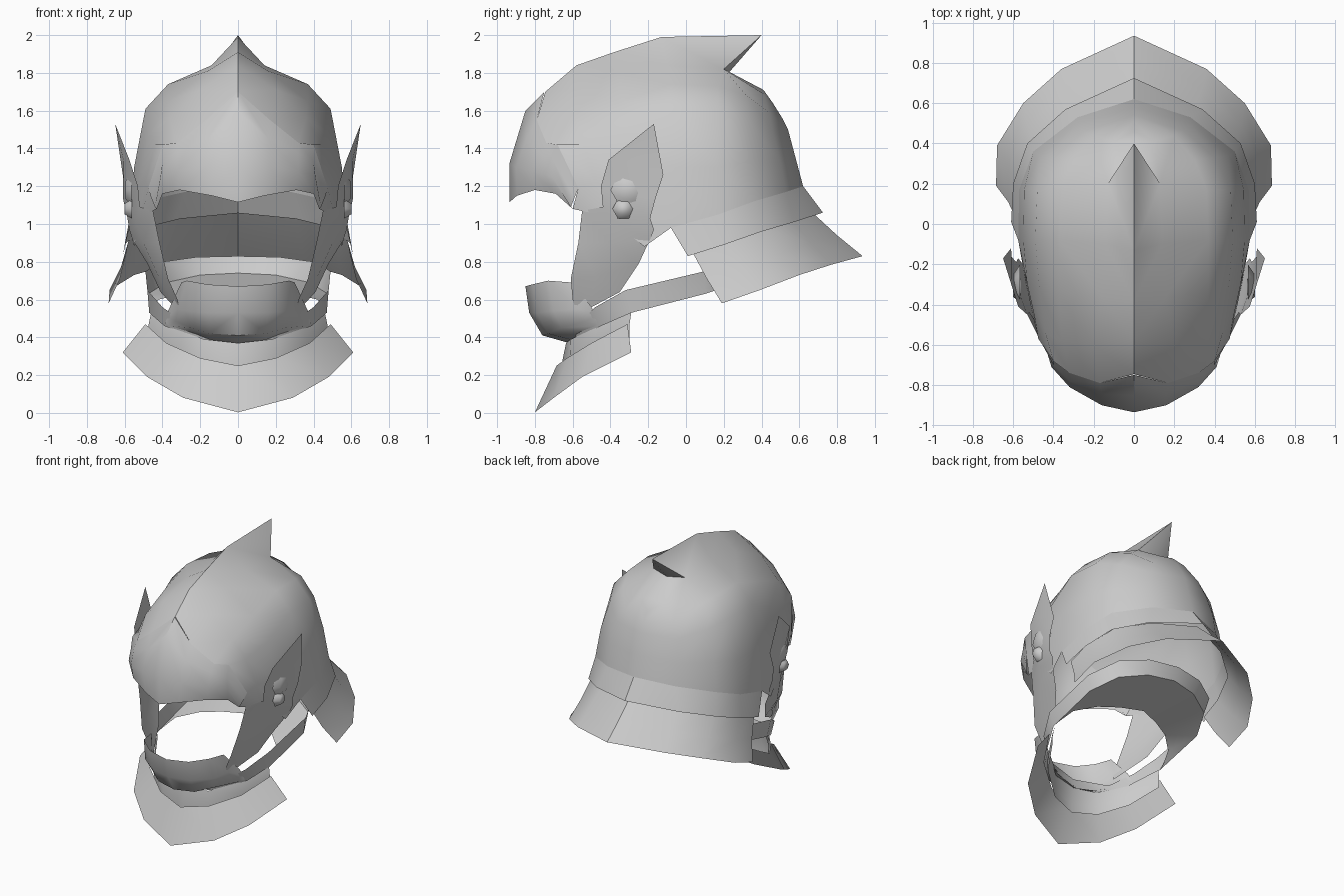
import bpy, bmesh, math
from mathutils import Vector

steel = bpy.data.materials.new("light_steel")
steel.diffuse_color = (0.6, 0.6, 0.6, 1)


def finish(name, bm, ref, angle):
    """Turn faces away from ref, mirror across x and smooth."""
    bmesh.ops.remove_doubles(bm, verts=bm.verts, dist=0.0005)
    bm.normal_update()
    ref = Vector(ref)
    if sum(f.normal.dot(f.calc_center_median() - ref) * f.calc_area() for f in bm.faces) < 0:
        bmesh.ops.reverse_faces(bm, faces=bm.faces)
    me = bpy.data.meshes.new(name)
    bm.to_mesh(me)
    bm.free()
    me.materials.append(steel)
    ob = bpy.data.objects.new(name, me)
    bpy.context.collection.objects.link(ob)
    bpy.ops.object.select_all(action='DESELECT')
    ob.select_set(True)
    bpy.context.view_layer.objects.active = ob
    mod = ob.modifiers.new("mirror", 'MIRROR')
    mod.merge_threshold = 0.001
    bpy.ops.object.modifier_apply(modifier=mod.name)
    bpy.ops.object.shade_smooth_by_angle(angle=math.radians(angle))
    return ob


def sheet(name, rows, ref=(0, -0.1, 1.1), angle=35):
    """Skin a half sheet through equally long rows of points."""
    bm = bmesh.new()
    g = [[bm.verts.new(p) for p in r] for r in rows]
    for a, b in zip(g, g[1:]):
        for i in range(len(a) - 1):
            bm.faces.new((a[i], a[i + 1], b[i + 1], b[i]))
    return finish(name, bm, ref, angle)


# skull with the backward spike, ribs from the ridge to the rim
rim = [(.575, -.08, .98), (.57, .17, 1.05), (.5, .36, 1.12), (.28, .53, 1.17), (0, .62, 1.2)]
notch = (.13, .2, 1.82)
sheet("skull", [
    [(0, -.745, 1.7), (.17, -.79, 1.55), (.32, -.74, 1.43), (.4, -.68, 1.42), (.475, -.57, 1.19), (.43, -.6, 1.08)],
    [(0, -.58, 1.84), (.2, -.6, 1.71), (.36, -.58, 1.56), (.44, -.54, 1.42), (.49, -.48, 1.22), (.51, -.42, 1.04)],
    [(0, -.38, 1.91), (.16, -.36, 1.81), (.37, -.34, 1.65), (.47, -.32, 1.48), (.53, -.3, 1.2), (.55, -.22, .88)],
    [(0, -.13, 1.99), (.14, -.1, 1.84), (.37, -.08, 1.74), (.49, -.08, 1.61), (.55, -.08, 1.3), rim[0]],
    [(0, .4, 2.0), notch, (.36, .17, 1.73), (.48, .17, 1.6), (.545, .17, 1.3), rim[1]],
    [(0, .23, 1.805), notch, (.3, .32, 1.68), (.4, .33, 1.55), (.47, .34, 1.33), rim[2]],
    [(0, .41, 1.71), (.1, .41, 1.69), (.2, .44, 1.59), (.25, .46, 1.49), (.28, .5, 1.33), rim[3]],
    [(0, .41, 1.71), (0, .46, 1.64), (0, .51, 1.56), (0, .54, 1.5), (0, .58, 1.35), rim[4]],
], angle=42)

# brow plate, ribs from the centre to the temple
sheet("brow_plate", [
    [(0, -.75, 1.7), (0, -.85, 1.6), (0, -.935, 1.32), (0, -.935, 1.115)],
    [(.17, -.79, 1.55), (.16, -.845, 1.45), (.16, -.9, 1.3), (.14, -.895, 1.15)],
    [(.32, -.74, 1.43), (.32, -.78, 1.38), (.32, -.81, 1.28), (.31, -.8, 1.18)],
    [(.4, -.68, 1.42), (.4, -.7, 1.33), (.41, -.71, 1.25), (.4, -.69, 1.16)],
    [(.475, -.57, 1.19), (.46, -.59, 1.14), (.44, -.61, 1.09), (.43, -.6, 1.08)],
])

# flared rim band and neck guard
sheet("rim_band", [rim, [(.61, .01, .83), (.6, .2, .89), (.53, .4, .96), (.34, .57, 1.01), (0, .725, 1.06)]])
sheet("neck_guard", [
    [(.59, .035, .85), (.58, .19, .91), (.505, .39, .98), (.305, .55, 1.03), (0, .67, 1.06)],
    [(.625, .11, .71), (.62, .29, .77), (.53, .49, .84), (.335, .66, .9), (0, .8, .94)],
    [(.685, .19, .58), (.68, .39, .65), (.55, .6, .73), (.36, .77, .785), (0, .935, .83)],
])

# cheek plates rising into pointed wings
tip, toe = (.65, -.17, 1.53), (.3, -.575, .52)
sheet("cheek_plates", [
    [tip, tip, tip],
    [(.575, -.41, 1.34), (.605, -.28, 1.33), (.61, -.12, 1.26)],
    [(.53, -.45, 1.2), (.585, -.3, 1.15), (.61, -.16, 1.14)],
    [(.52, -.44, 1.09), (.565, -.33, 1.06), (.585, -.19, 1.03)],
    [(.45, -.55, 1.07), (.54, -.36, 1.0), (.575, -.17, .97)],
    [(.415, -.57, .9), (.5, -.4, .9), (.56, -.19, .92)],
    [(.37, -.61, .71), (.42, -.48, .72), (.48, -.25, .79)],
    [(.32, -.6, .6), (.35, -.5, .6), (.41, -.35, .64)],
    [toe, toe, toe],
], ref=(0, -.3, 1), angle=40)


def boss(name, y, z, r, x0, x1):
    """Six-sided domed stud on the cheek plate."""
    bm = bmesh.new()
    rings = []
    for x, s in ((x0, 1), (x1, .55)):
        rings.append([bm.verts.new((x, y + r * s * math.cos(i * math.pi / 3), z + r * s * math.sin(i * math.pi / 3)))
                      for i in range(6)])
    for i in range(6):
        j = (i + 1) % 6
        bm.faces.new((rings[0][i], rings[0][j], rings[1][j], rings[1][i]))
    bm.faces.new(rings[1])
    finish(name, bm, (x0 - .05, y, z), 60)


boss("upper_stud", -.3, 1.18, .10, .565, .595)
boss("lower_stud", -.33, 1.08, .06, .56, .60)

# chin cup, reaching back along the jaw to the collar
sheet("chin_cup", [
    [(0, -.85, .67), (.16, -.815, .68), (.27, -.73, .7), (.3, -.6, .69), (.36, -.5, .56)],
    [(0, -.83, .53), (.16, -.79, .53), (.28, -.7, .54), (.32, -.57, .55), (.37, -.49, .54)],
    [(0, -.76, .41), (.15, -.73, .42), (.25, -.66, .45), (.33, -.53, .485), (.375, -.48, .51)],
    [(0, -.62, .37), (.14, -.6, .385), (.26, -.56, .43), (.36, -.48, .46), (.385, -.47, .475)],
], ref=(0, -.55, .65), angle=40)

# collar ring around the neck, with an inward shelf at the nape
low = [(0, -.62, .36), (.2, -.58, .39), (.39, -.45, .46), (.47, -.29, .53),
       (.475, .1, .63), (.38, .29, .69), (.2, .39, .73), (0, .43, .74)]
sheet("collar_ring", [
    [(0, -.64, .44), (.26, -.58, .46), (.4, -.48, .56), (.48, -.32, .65),
     (.49, .1, .75), (.4, .32, .8), (.22, .43, .825), (0, .47, .83)], low], ref=(0, -.1, .6), angle=40)
sheet("nape_shelf", [low[3:], [(.46, -.24, .55), (.42, -.14, .6), (.3, -.03, .63), (.16, .04, .645), (0, .1, .65)]],
      ref=(0, .1, 1.2))

# throat band tucked behind the flared bib
edge = [(0, -.685, .25), (.2, -.63, .29), (.38, -.5, .37), (.49, -.31, .47)]
sheet("throat_band", [
    [(0, -.635, .37), (.18, -.61, .39), (.35, -.48, .45), (.46, -.29, .53)],
    [(0, -.66, .25), (.19, -.615, .29), (.365, -.485, .37), (.475, -.3, .46)],
    [(0, -.66, .19), (.19, -.61, .22), (.36, -.48, .3), (.47, -.3, .4)],
], ref=(0, -.2, .3))
sheet("bib", [edge, [(0, -.8, .003), (.29, -.7, .08), (.48, -.55, .19), (.61, -.29, .32)]], ref=(0, -.2, -.2))
